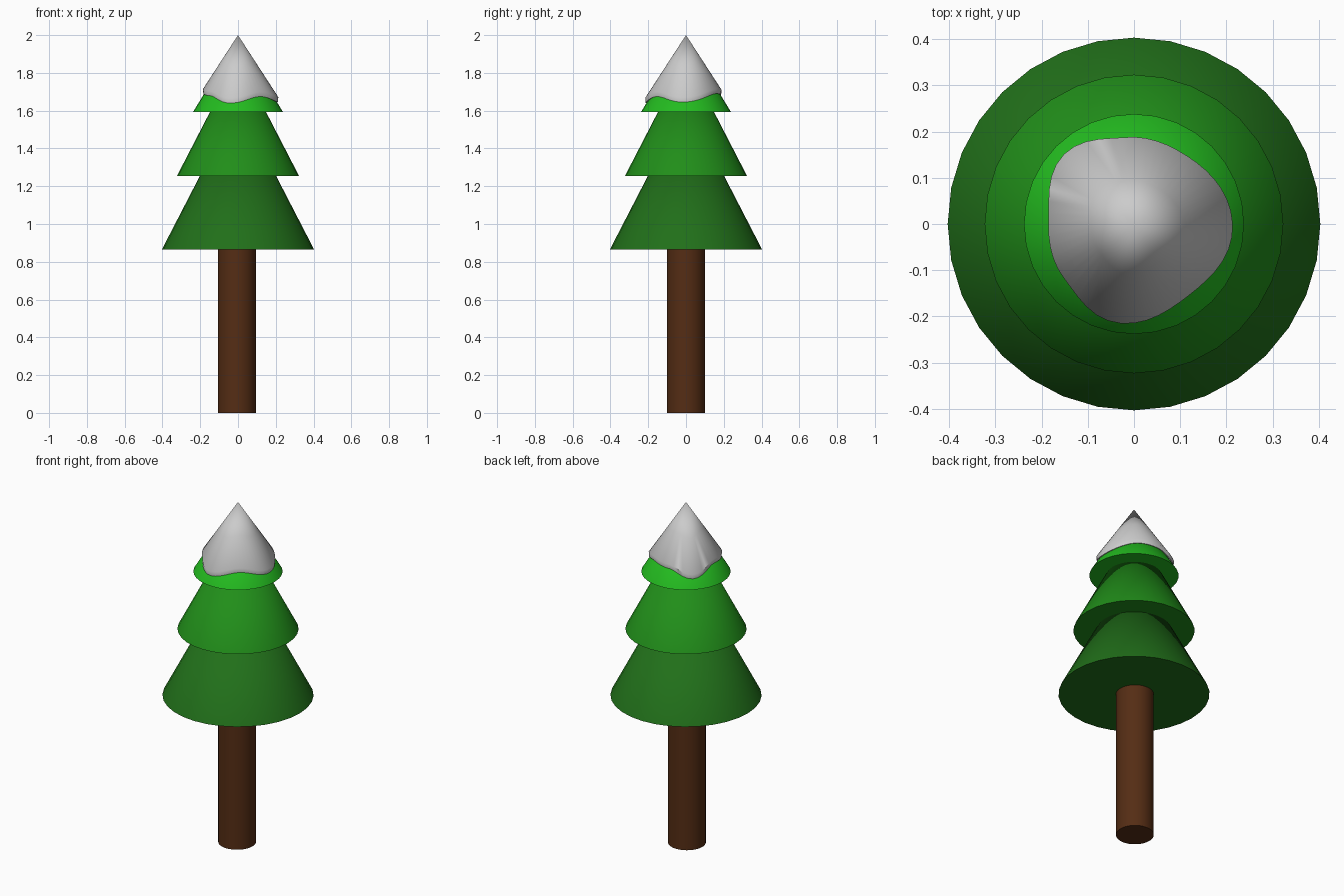
import bpy, bmesh, math
from math import cos, sin, pi

if "Cube" in bpy.data.objects:
    bpy.data.objects.remove(bpy.data.objects["Cube"])


def material(name, rgb):
    m = bpy.data.materials.new(name)
    m.diffuse_color = (*rgb, 1)
    m.use_nodes = True
    m.node_tree.nodes["Principled BSDF"].inputs["Base Color"].default_value = m.diffuse_color
    return m


def smooth(ob):
    bpy.ops.object.select_all(action='DESELECT')
    ob.select_set(True)
    bpy.context.view_layer.objects.active = ob
    bpy.ops.object.shade_smooth_by_angle(angle=math.radians(40))


def cone(name, r1, r2, z0, z1, rgb, x=0.0):
    bpy.ops.mesh.primitive_cone_add(vertices=32, radius1=r1, radius2=r2,
                                    depth=z1 - z0, location=(x, 0, (z0 + z1) / 2))
    ob = bpy.context.object
    ob.name = name
    ob.data.materials.append(material(name + "_colour", rgb))
    smooth(ob)


# Trunk and three foliage tiers
cone("trunk", 0.101, 0.101, 0.0, 0.90, (0.09, 0.026, 0.007), -0.006)
cone("lower_foliage", 0.403, 0.0, 0.865, 1.645, (0.015, 0.16, 0.01))
cone("middle_foliage", 0.323, 0.0, 1.255, 1.88, (0.015, 0.27, 0.01))
cone("upper_foliage", 0.238, 0.0, 1.593, 1.985, (0.017, 0.5, 0.014))

# Snow cap: wavy rim given as (angle in degrees, rim height)
RIM = [(-143, 1.68), (-101, 1.64), (-52, 1.675), (-5, 1.645),
       (62, 1.69), (95, 1.685), (135, 1.645), (178, 1.69), (217, 1.68)]


def rim_height(deg):
    if deg < RIM[0][0]:
        deg += 360
    for (a, za), (b, zb) in zip(RIM, RIM[1:]):
        if a <= deg <= b:
            t = (1 - cos(pi * (deg - a) / (b - a))) / 2
            return za + (zb - za) * t
    return RIM[-1][1]


N = 48
bm = bmesh.new()
tip = bm.verts.new((0, 0, 2.0))
rings = [[] for _ in range(4)]
for i in range(N):
    a = -180 + 360 * i / N
    z = rim_height(a)
    ze = z + 0.025 - 0.2 * (z - 1.69) * 0.1
    r_edge = 0.65 * (2.0 - ze)
    r_in = 0.6 * (1.985 - z) - 0.01
    profile = [(r_edge * 0.5, (2.0 + ze) / 2), (r_edge, ze),
               (r_edge - 0.002, z), (r_in, z + 0.004)]
    for ring, (r, h) in zip(rings, profile):
        t = math.radians(a)
        ring.append(bm.verts.new((r * cos(t), r * sin(t), h)))
for i in range(N):
    j = (i + 1) % N
    bm.faces.new((tip, rings[0][i], rings[0][j]))
    for p, q in zip(rings, rings[1:]):
        bm.faces.new((p[i], q[i], q[j], p[j]))
bmesh.ops.recalc_face_normals(bm, faces=bm.faces)
mesh = bpy.data.meshes.new("snow_cap")
bm.to_mesh(mesh)
bm.free()
snow = bpy.data.objects.new("snow_cap", mesh)
bpy.context.collection.objects.link(snow)
smooth(snow)
